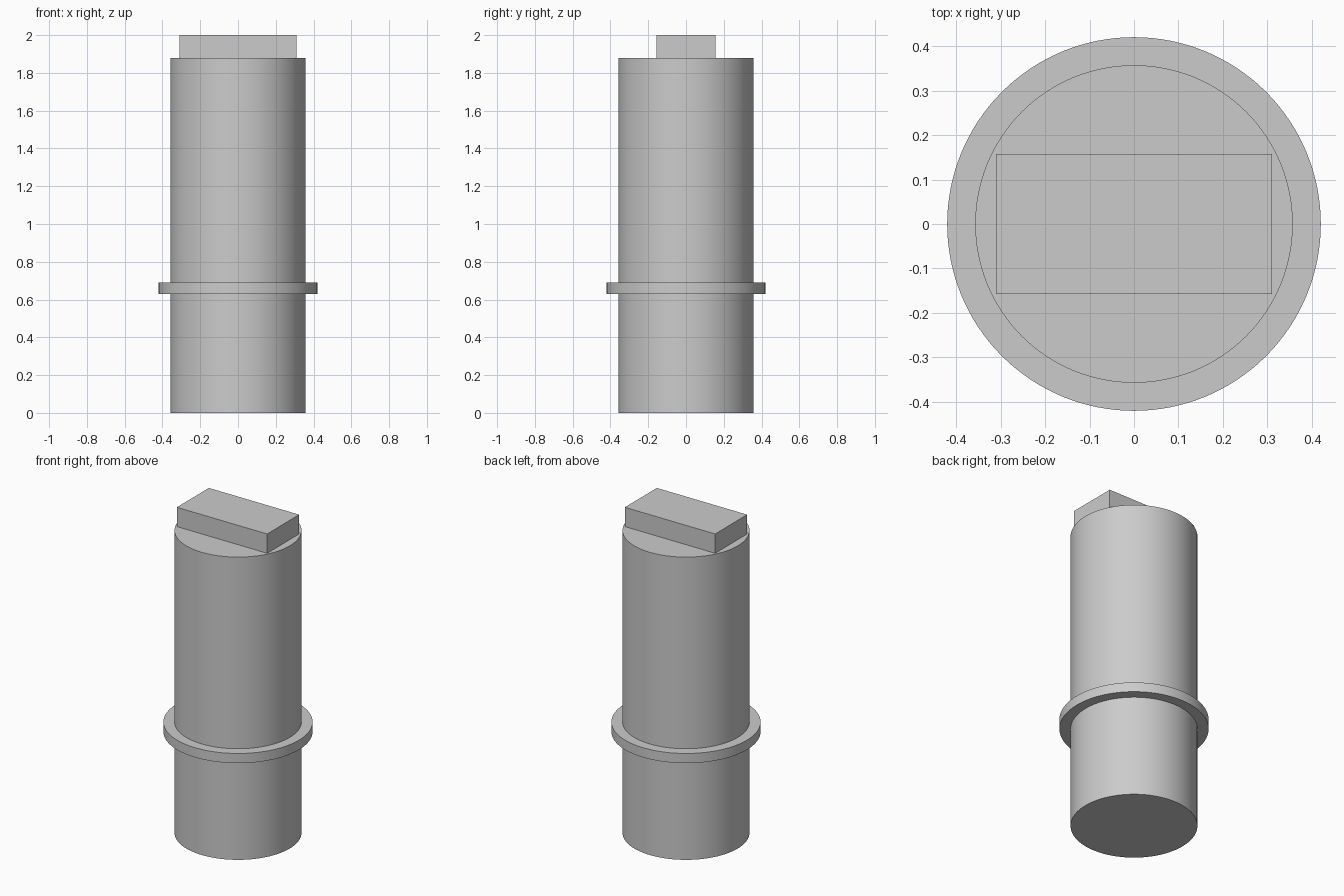
import bpy
import bmesh
import math
from mathutils import Matrix

if "Cube" in bpy.data.objects:
    bpy.data.objects.remove(bpy.data.objects["Cube"], do_unlink=True)

SEGMENTS = 128
BODY_RADIUS, BODY_TOP = 0.357, 1.88
COLLAR_RADIUS, COLLAR_BOTTOM, COLLAR_TOP = 0.42, 0.63, 0.69
KEY_LENGTH, KEY_WIDTH, TOP = 0.62, 0.314, 2.0

# Plain grey finish
grey = bpy.data.materials.new("plain_grey")
grey.use_nodes = True
colour = (0.6, 0.6, 0.6, 1)
grey.diffuse_color = colour
grey.node_tree.nodes["Principled BSDF"].inputs["Base Color"].default_value = colour


def add_object(name, bm):
    bmesh.ops.recalc_face_normals(bm, faces=bm.faces)
    mesh = bpy.data.meshes.new(name)
    bm.to_mesh(mesh)
    bm.free()
    mesh.materials.append(grey)
    obj = bpy.data.objects.new(name, mesh)
    bpy.context.collection.objects.link(obj)
    return obj


def turned(name, profile):
    """Turn a (radius, height) profile around z and cap both ends."""
    bm = bmesh.new()
    points = [bm.verts.new((r, 0, z)) for r, z in profile]
    edges = [bm.edges.new(pair) for pair in zip(points, points[1:])]
    bmesh.ops.spin(bm, geom=points + edges, cent=(0, 0, 0), axis=(0, 0, 1),
                   angle=math.tau, steps=SEGMENTS, use_merge=True)
    bmesh.ops.remove_doubles(bm, verts=bm.verts, dist=0.0001)
    bmesh.ops.holes_fill(bm, edges=[e for e in bm.edges if e.is_boundary], sides=0)
    return add_object(name, bm)


# Round body with its collar
body = turned("body_with_collar", [
    (BODY_RADIUS, 0),
    (BODY_RADIUS, COLLAR_BOTTOM),
    (COLLAR_RADIUS, COLLAR_BOTTOM),
    (COLLAR_RADIUS, COLLAR_TOP),
    (BODY_RADIUS, COLLAR_TOP),
    (BODY_RADIUS, BODY_TOP),
])
bpy.ops.object.select_all(action="DESELECT")
body.select_set(True)
bpy.context.view_layer.objects.active = body
bpy.ops.object.shade_smooth_by_angle(angle=math.radians(30))

# Rectangular key on top
bm = bmesh.new()
height = TOP - BODY_TOP
bmesh.ops.create_cube(bm, size=1, matrix=Matrix.Translation((0, 0, BODY_TOP + height / 2))
                      @ Matrix.Diagonal((KEY_LENGTH, KEY_WIDTH, height, 1)))
add_object("top_key", bm)
